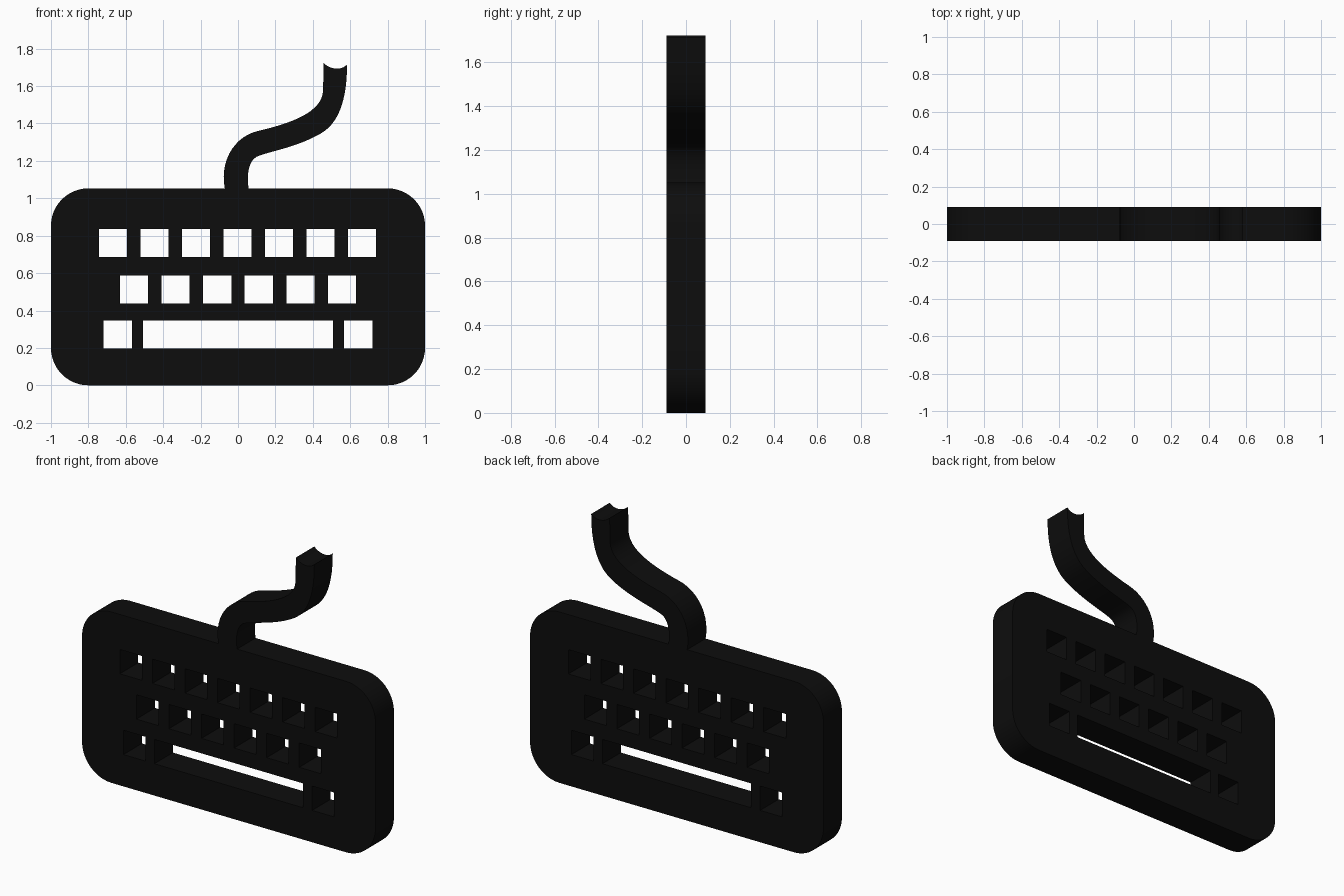
import bpy
from math import cos, sin, pi, radians
from mathutils import Vector
from mathutils.geometry import interpolate_bezier

if "Cube" in bpy.data.objects:
    bpy.data.objects.remove(bpy.data.objects["Cube"])

HALF_DEPTH = 0.09
KEY = 0.15

black = bpy.data.materials.new("black")
black.use_nodes = True
colour = (0.004, 0.004, 0.004, 1)
black.diffuse_color = colour
black.node_tree.nodes["Principled BSDF"].inputs["Base Color"].default_value = colour


def plate(name, outlines):
    """Extrude closed x-z outlines through the depth; inner outlines become holes."""
    curve = bpy.data.curves.new(name, "CURVE")
    curve.dimensions = "2D"
    curve.fill_mode = "BOTH"
    curve.extrude = HALF_DEPTH
    for points in outlines:
        spline = curve.splines.new("POLY")
        spline.points.add(len(points) - 1)
        for target, (x, z) in zip(spline.points, points):
            target.co = (x, z, 0, 1)
        spline.use_cyclic_u = True
    curve.materials.append(black)
    obj = bpy.data.objects.new(name, curve)
    bpy.context.collection.objects.link(obj)
    obj.rotation_euler.x = pi / 2
    bpy.ops.object.select_all(action="DESELECT")
    obj.select_set(True)
    bpy.context.view_layer.objects.active = obj
    bpy.ops.object.convert(target="MESH")
    bpy.ops.object.shade_smooth_by_angle(angle=radians(30))
    return bpy.context.object


def rectangle(x, z, width, height):
    return [(x, z), (x + width, z), (x + width, z + height), (x, z + height)]


def rounded_rectangle(half_width, height, radius, steps=12):
    centres = [(half_width - radius, height - radius), (radius - half_width, height - radius),
               (radius - half_width, radius), (half_width - radius, radius)]
    return [(cx + radius * cos((i + s / steps) * pi / 2), cz + radius * sin((i + s / steps) * pi / 2))
            for i, (cx, cz) in enumerate(centres) for s in range(steps + 1)]


def bezier_outline(segments, steps=14):
    points = []
    for segment in segments:
        curve = interpolate_bezier(*[Vector((x, z, 0)) for x, z in segment], steps)
        points += [(p.x, p.y) for p in curve[:-1]]
    return points


# Keyboard body with rows of key openings and a space bar
keys = [rectangle(-0.743 + 0.222 * i, 0.687, KEY, KEY) for i in range(7)]
keys += [rectangle(-0.63 + 0.222 * i, 0.438, KEY, KEY) for i in range(6)]
keys += [rectangle(x, 0.196, w, KEY) for x, w in ((-0.718, KEY), (-0.507, 1.014), (0.568, KEY))]
plate("keyboard_body", [rounded_rectangle(1, 1.053, 0.2)] + keys)

# Curved cable with a notched end
cable = [
    ((-0.07, 1.05), (-0.10, 1.20), (-0.02, 1.33), (0.107, 1.36)),
    ((0.107, 1.36), (0.28, 1.40), (0.455, 1.46), (0.455, 1.58)),
    ((0.455, 1.58), (0.456, 1.63), (0.457, 1.68), (0.457, 1.724)),
    ((0.457, 1.724), (0.49, 1.69), (0.55, 1.68), (0.583, 1.715)),
    ((0.583, 1.715), (0.583, 1.53), (0.54, 1.40), (0.44, 1.345)),
    ((0.44, 1.345), (0.31, 1.27), (0.16, 1.25), (0.10, 1.222)),
    ((0.10, 1.222), (0.045, 1.19), (0.05, 1.10), (0.057, 1.05)),
]
outline = bezier_outline(cable) + [cable[-1][-1]]
plate("cable", [outline])
